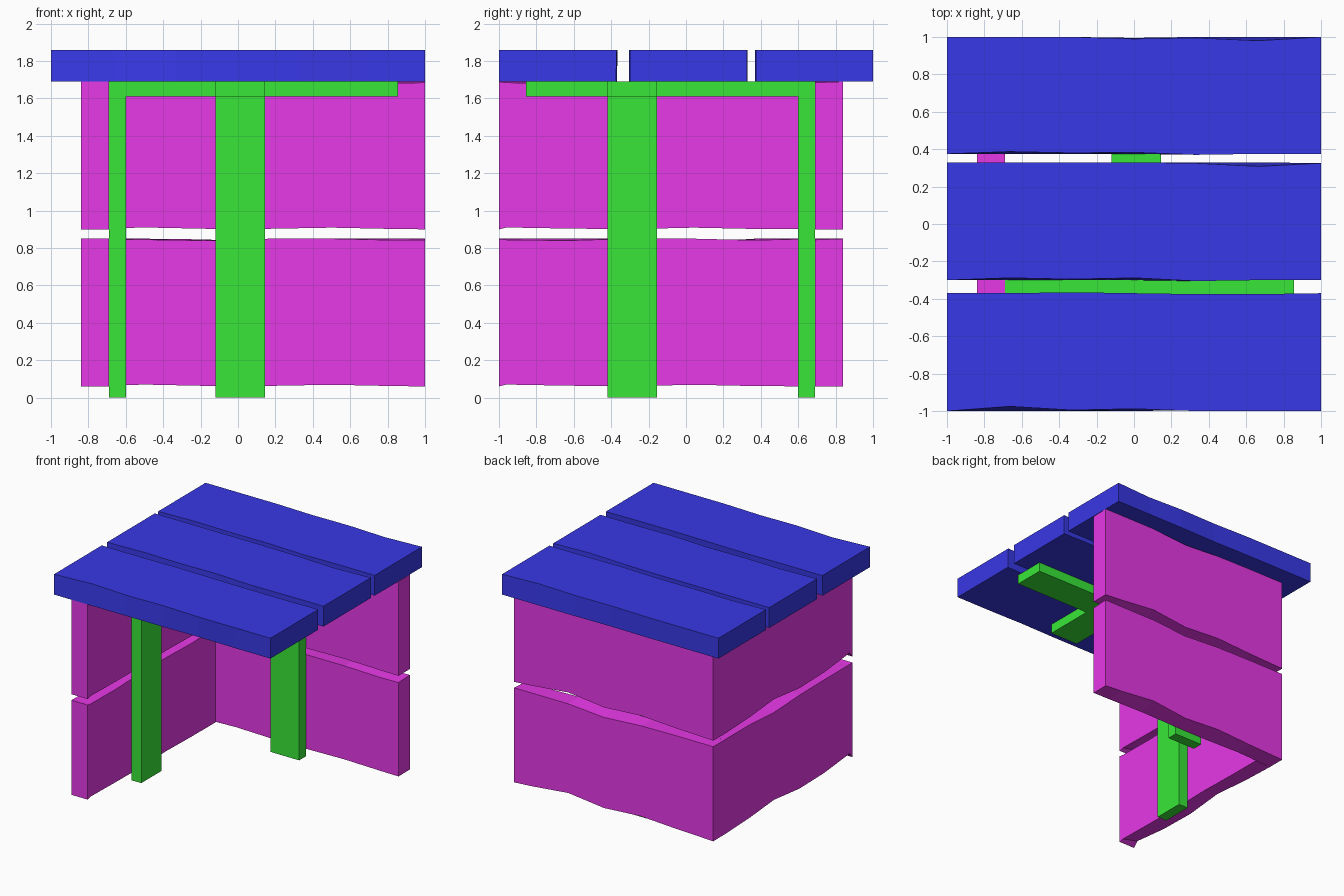
import bpy, bmesh

if "Cube" in bpy.data.objects:
    bpy.data.objects.remove(bpy.data.objects["Cube"])

def material(name, rgb):
    m = bpy.data.materials.new(name)
    m.diffuse_color = (*rgb, 1)
    m.use_nodes = True
    m.node_tree.nodes["Principled BSDF"].inputs["Base Color"].default_value = m.diffuse_color
    return m

BLUE = material("roof_blue", (0.04, 0.04, 0.8))
MAGENTA = material("wall_magenta", (0.8, 0.04, 0.8))
GREEN = material("frame_green", (0.04, 0.8, 0.04))

def loft(name, rings, mat):
    """Skin a row of closed cross-sections and cap both ends."""
    bm = bmesh.new()
    rows = [[bm.verts.new(p) for p in ring] for ring in rings]
    n = len(rows[0])
    for a, b in zip(rows, rows[1:]):
        for i in range(n):
            j = (i + 1) % n
            bm.faces.new((a[i], a[j], b[j], b[i]))
    bm.faces.new(rows[0])
    bm.faces.new(rows[-1])
    bmesh.ops.recalc_face_normals(bm, faces=bm.faces)
    me = bpy.data.meshes.new(name)
    bm.to_mesh(me)
    bm.free()
    me.materials.append(mat)
    ob = bpy.data.objects.new(name, me)
    bpy.context.collection.objects.link(ob)
    return ob

def board(name, us, v, w, waves, place, mat):
    """Rough-sawn board: long edges are nibbled inwards by the four waves
    (low edge at w0, high edge at w0, high edge at w1, low edge at w1)."""
    rings = []
    for i, u in enumerate(us):
        a, b, c, d = (wave[i] / 1000 for wave in waves)
        rings.append([place(u, v[0] + a, w[0]), place(u, v[1] - b, w[0]),
                      place(u, v[1] - c, w[1]), place(u, v[0] + d, w[1])])
    return loft(name, rings, mat)

# roof planks, wavy along x
xs = [-1 + i / 3 for i in range(7)]
flat = lambda x, y, z: (x, y, z)
ROOF = (1.69, 1.86)
board("front_roof_plank", xs, (-1, -0.37), ROOF,
      [(0, 0, 0, 0, 5, 0, 0), (8, 0, 0, 8, 5, 12, 5),
       (0, 0, -5, 0, 5, 5, 0), (0, 25, 5, 12, 0, 0, 0)], flat, BLUE)
board("middle_roof_plank", xs, (-0.30, 0.33), ROOF,
      [(0, 0, 0, 0, -5, 0, 0), (0, 0, 5, 0, 0, 0, 5),
       (0, 0, 0, 0, 5, 22, 5), (0, 12, 5, 12, -5, 0, 0)], flat, BLUE)
board("back_roof_plank", xs, (0.375, 1), ROOF,
      [(0, 0, 0, 0, -5, 0, 0), (0, 0, 0, 5, 0, 0, 0),
       (0, 0, 0, 10, 5, 20, 0), (0, 12, 5, 8, -5, 0, 0)], flat, BLUE)

# two rows of wall boards, meeting at the back left corner
back = lambda u, v, w: (u, w, v)
side = lambda u, v, w: (w, u, v)
bx = [-0.84, -0.5, -0.17, 0.17, 0.5, 0.83, 1]
sy = [-1, -0.96, -0.63, -0.3, 0.04, 0.37, 0.69]
for row, v in (("lower", (0.06, 0.85)), ("upper", (0.90, 1.69))):
    board(row + "_back_wall", bx, v, (0.69, 0.84),
          [(0, 10, 3, 3, 9, 2, 0), (0, 5, 10, 0, 0, 8, 6),
           (0, 0, 4, 25, 0, 0, 0), (0, 12, 30, 8, 45, 12, 0)], back, MAGENTA)
    board(row + "_left_wall", sy, v, (-0.84, -0.69),
          [(0, 45, 12, 5, 40, 12, 0), (0, 0, 0, 4, 20, 0, 0),
           (0, 6, 10, 0, 0, 8, 0), (0, 10, 4, 1, 9, 2, 0)], side, MAGENTA)

# green L-shaped brackets: a post on each wall with an arm under the roof
def bracket(name, wall, inner, tip, band, place):
    prof = [(wall, 0), (wall, 1.69), (tip, 1.69), (tip, 1.61),
            (inner, 1.61), (inner, 0)]
    loft(name, [[place(u, z, w) for u, z in prof] for w in band], GREEN)

bracket("left_wall_bracket", -0.69, -0.60, 0.855, (-0.42, -0.155), back)
bracket("back_wall_bracket", 0.69, 0.60, -0.855, (-0.12, 0.145), side)
